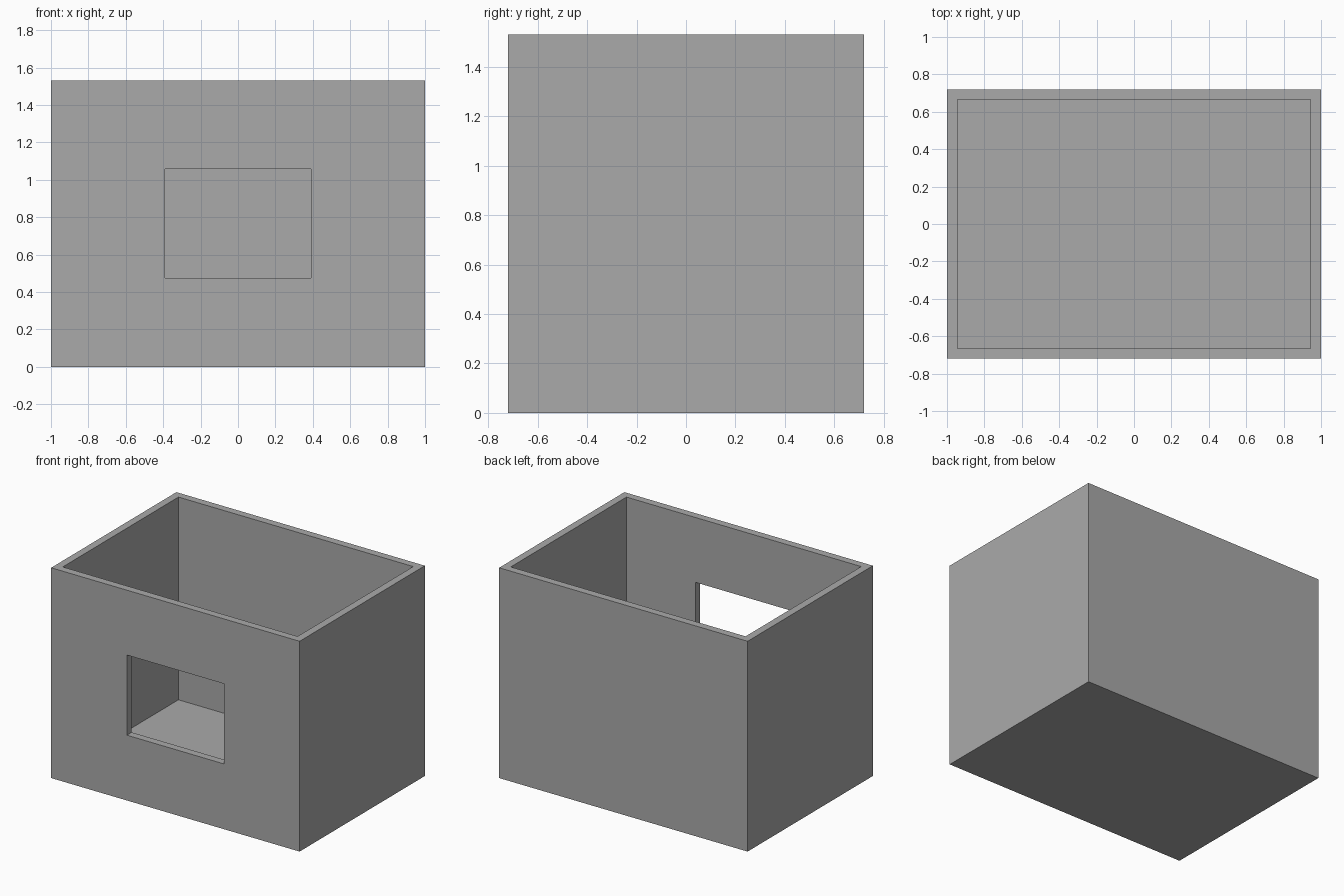
import bpy
import bmesh
from mathutils import Vector

default = bpy.data.objects.get("Cube")
if default:
    bpy.data.objects.remove(default, do_unlink=True)

WIDTH, DEPTH, HEIGHT = 2.0, 1.44, 1.53
WALL = 0.055

grey = bpy.data.materials.new("plain_grey")
grey.use_nodes = True
grey.diffuse_color = (0.4, 0.4, 0.4, 1)
grey.node_tree.nodes["Principled BSDF"].inputs["Base Color"].default_value = (0.4, 0.4, 0.4, 1)


def box(name, low, high):
    """Axis-aligned box between two corners."""
    low, high = Vector(low), Vector(high)
    mesh = bpy.data.meshes.new(name)
    bm = bmesh.new()
    bmesh.ops.create_cube(bm, size=1)
    bmesh.ops.scale(bm, vec=high - low, verts=bm.verts)
    bmesh.ops.translate(bm, vec=(low + high) / 2, verts=bm.verts)
    bm.to_mesh(mesh)
    bm.free()
    mesh.materials.append(grey)
    obj = bpy.data.objects.new(name, mesh)
    bpy.context.collection.objects.link(obj)
    return obj


x, y = WIDTH / 2, DEPTH / 2

# Solid block that becomes the open-topped room
room = box("room_shell", (-x, -y, 0), (x, y, HEIGHT))

# Hollow interior, leaving the floor and four walls
interior = box("interior_cutter", (WALL - x, WALL - y, WALL), (x - WALL, y - WALL, HEIGHT + 0.2))

# Window opening through the front wall
window = box("window_cutter", (-0.39, -y - 0.2, 0.475), (0.39, -y + 0.3, 1.058))

for cutter in (interior, window):
    cut = room.modifiers.new(cutter.name, "BOOLEAN")
    cut.operation = "DIFFERENCE"
    cut.solver = "EXACT"
    cut.object = cutter

# Bake the cuts, then drop the cutters
bpy.context.view_layer.update()
graph = bpy.context.evaluated_depsgraph_get()
result = bpy.data.meshes.new_from_object(room.evaluated_get(graph))
room.modifiers.clear()
room.data = result
for cutter in (interior, window):
    bpy.data.objects.remove(cutter, do_unlink=True)
